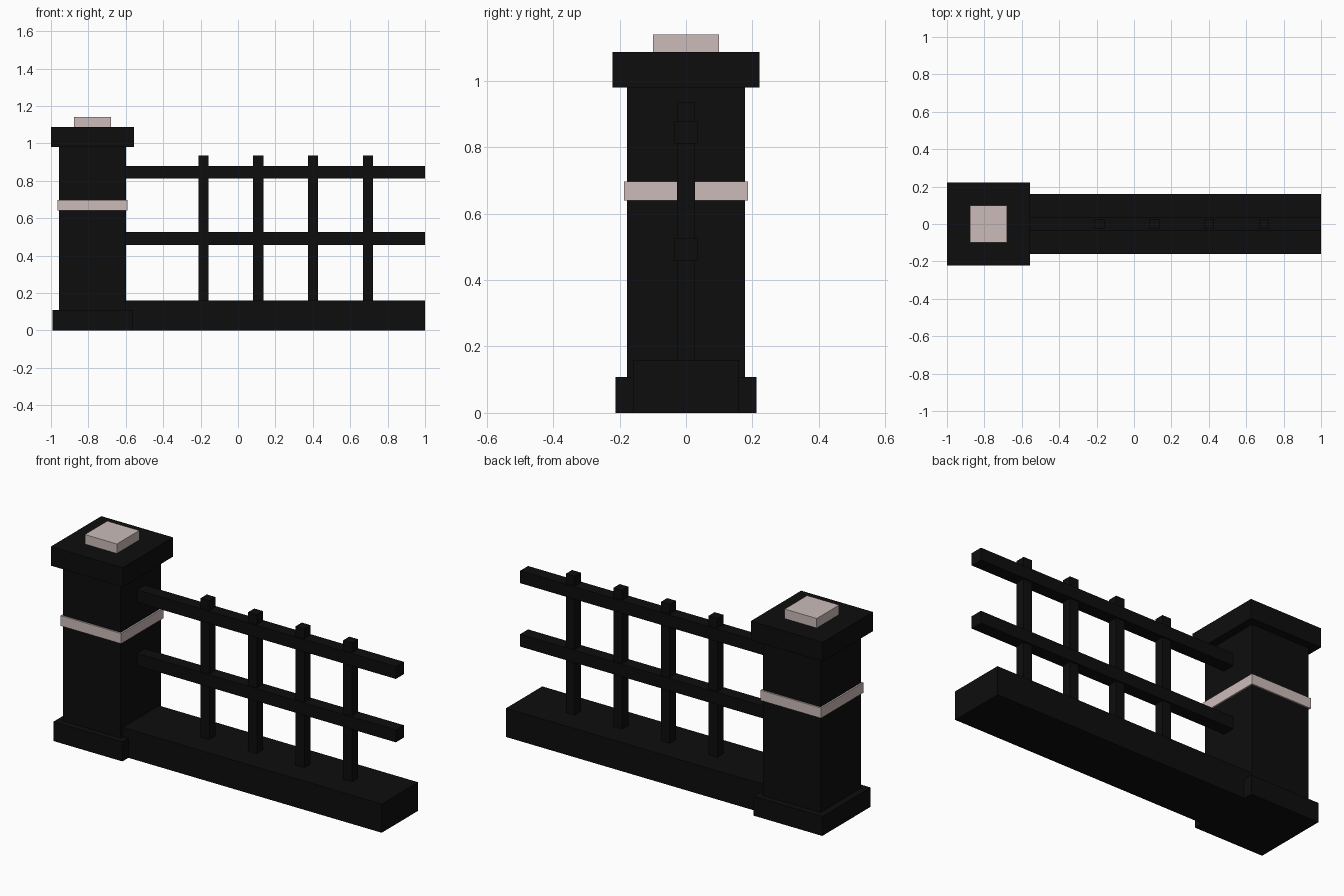
import bpy

if "Cube" in bpy.data.objects:
    bpy.data.objects.remove(bpy.data.objects["Cube"])


def material(name, rgb):
    m = bpy.data.materials.new(name)
    m.diffuse_color = (*rgb, 1.0)
    m.use_nodes = True
    m.node_tree.nodes["Principled BSDF"].inputs["Base Color"].default_value = m.diffuse_color
    return m


black = material("black_paint", (0.004, 0.004, 0.004))
stone = material("pale_pink_stone", (0.60, 0.50, 0.485))


def box(name, x, y, z, mat):
    """Box spanning the given (min, max) ranges."""
    lo, hi = zip(x, y, z)
    bpy.ops.mesh.primitive_cube_add(
        size=1, location=[(a + b) / 2 for a, b in zip(lo, hi)])
    ob = bpy.context.object
    ob.name = name
    ob.scale = [b - a for a, b in zip(lo, hi)]
    bpy.ops.object.transform_apply(location=False, rotation=False, scale=True)
    ob.data.materials.append(mat)
    return ob


def pillar_block(name, half, z, mat):
    """Square block centred on the pillar axis."""
    cx = -0.778
    box(name, (cx - half, cx + half), (-half, half), z, mat)


# Pillar: plinth, shaft, band, cap and top block
pillar_block("pillar_plinth", 0.213, (0, 0.108), black)
pillar_block("pillar_shaft", 0.178, (0.108, 0.98), black)
pillar_block("pillar_band", 0.187, (0.64, 0.697), stone)
pillar_block("pillar_cap", 0.222, (0.98, 1.087), black)
pillar_block("pillar_top_block", 0.099, (1.087, 1.14), stone)

# Low wall
box("low_wall", (-0.60, 1.0), (-0.16, 0.16), (0, 0.16), black)

# Horizontal rails
for i, z in enumerate((0.457, 0.811)):
    box(f"rail_{i + 1}", (-0.61, 1.0), (-0.035, 0.035), (z, z + 0.069), black)

# Vertical bars
for i in range(4):
    x = -0.185 + i * 0.2935
    box(f"bar_{i + 1}", (x - 0.027, x + 0.027), (-0.027, 0.027), (0.16, 0.935), black)
